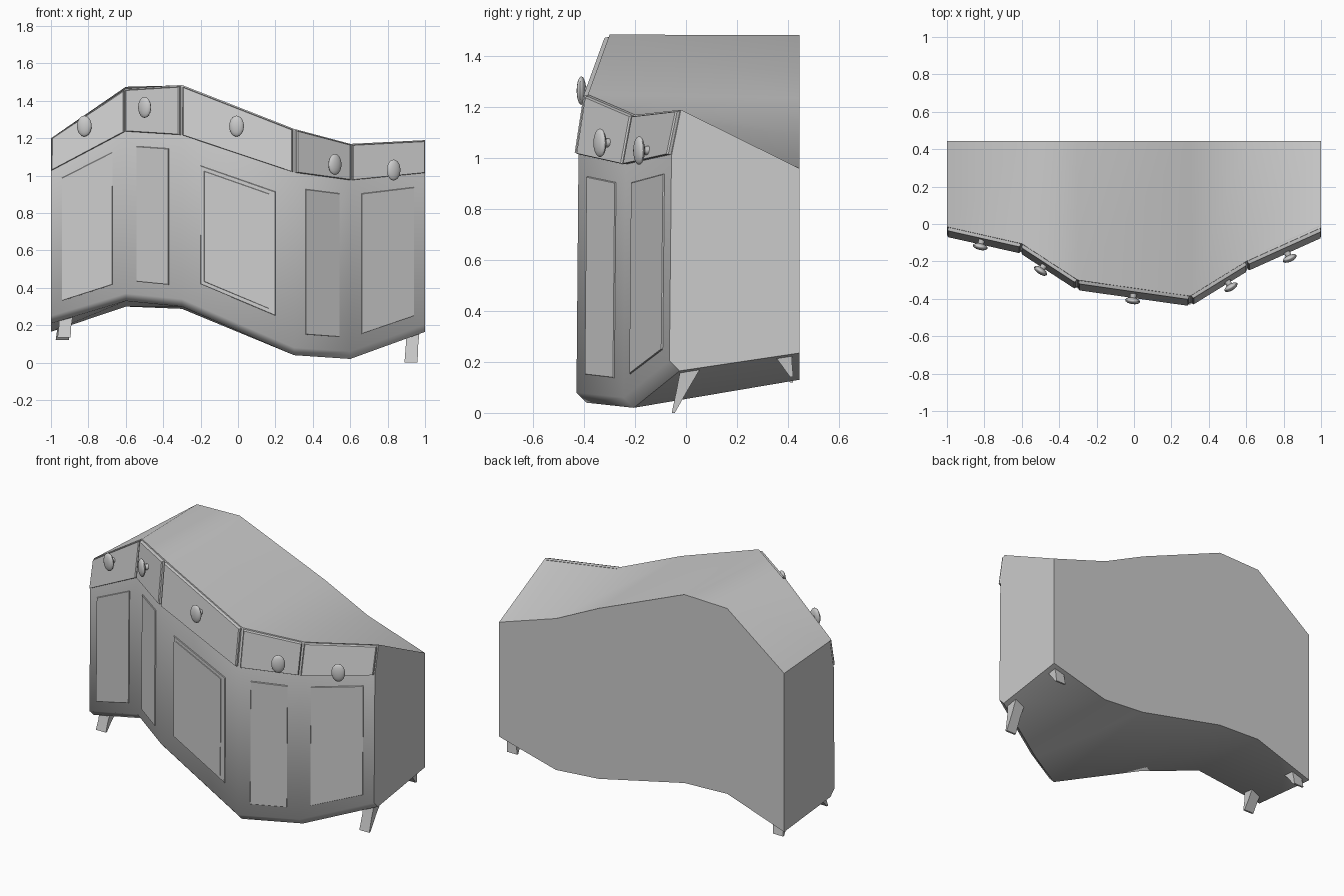
import bpy, bmesh
from mathutils import Vector, Matrix

if "Cube" in bpy.data.objects:
    bpy.data.objects.remove(bpy.data.objects["Cube"])

# stations across the width: x, front y, z of front bottom / drawer line / front top, back bottom / back top
S = [(-1.0, -.060, .21, 1.02, 1.20, .165, 1.17),
     (-0.6, -.150, .33, 1.23, 1.465, .30, 1.475),
     (-0.3, -.345, .30, 1.21, 1.485, .288, 1.483),
     (0.3, -.430, .04, 1.01, 1.25, .154, 1.235),
     (0.6, -.245, .02, .97, 1.17, .13, 1.09),
     (1.0, -.065, .165, 1.01, 1.19, .235, .96)]
BACK = .445


def section(s):
    x, y, b, m, t, bb, bt = s
    return [Vector(p) for p in ((x, y + .04, b), (x, y, b + .04), (x, y + .008, m),
                                (x, y + .045, t), (x, BACK, bt), (x, BACK, bb))]


SEC = [section(s) for s in S]


def finish(bm, name, angle=.6):
    bmesh.ops.recalc_face_normals(bm, faces=bm.faces)
    me = bpy.data.meshes.new(name)
    bm.to_mesh(me)
    bm.free()
    ob = bpy.data.objects.new(name, me)
    bpy.context.collection.objects.link(ob)
    bpy.context.view_layer.objects.active = ob
    ob.select_set(True)
    bpy.ops.object.shade_smooth_by_angle(angle=angle)
    ob.select_set(False)
    return ob


def loft(name, rings, angle=.6):
    bm = bmesh.new()
    vs = [[bm.verts.new(p) for p in r] for r in rings]
    n = len(vs[0])
    for a, b in zip(vs, vs[1:]):
        for k in range(n):
            bm.faces.new((a[k], a[(k + 1) % n], b[(k + 1) % n], b[k]))
    bm.faces.new(vs[0])
    bm.faces.new(vs[-1])
    return finish(bm, name, angle)


def on_front(i, x, v, row):
    """Point on front bay i; row 1 is the wall, row 2 the drawer band."""
    u = (x - S[i][0]) / (S[i + 1][0] - S[i][0])
    lo = SEC[i][row].lerp(SEC[i + 1][row], u)
    hi = SEC[i][row + 1].lerp(SEC[i + 1][row + 1], u)
    return lo.lerp(hi, v)


def outward(i):
    d = SEC[i + 1][1] - SEC[i][1]
    return Vector((d.y, -d.x, 0)).normalized()


def panel(name, i, x0, x1, v0, v1, row, depth, lip):
    n = outward(i)
    q = [on_front(i, x, v, row) for x, v in ((x0, v0), (x1, v0), (x1, v1), (x0, v1))]
    c = sum(q, Vector()) / 4
    loft(name, [[p - n * .015 for p in q], [p + n * (depth - lip) for p in q],
                [p + (c - p).normalized() * lip + n * depth for p in q]])


# carcass
loft("cabinet_body", SEC, .9)

# doors and drawer fronts
doors = [(-.94, -.67, .08), (-.54, -.37, .08), (-.2, .2, .14), (.36, .54, .08), (.66, .94, .08)]
for i, (x0, x1, m) in enumerate(doors):
    panel(f"door_{i+1}", i, x0, x1, m, 1 - m, 1, .006, .003)
    panel(f"drawer_{i+1}", i, S[i][0] + .006, S[i + 1][0] - .006, .03, .97, 2, .018, .006)
panel("middle_door_centre", 2, -.18, .17, .165, .835, 1, .009, .002)

# knobs
for i, (x, z) in enumerate([(-.81, 1.265), (-.47, 1.365), (0, 1.265), (.49, 1.06), (.81, 1.03)]):
    lo, hi = on_front(i, x, 0, 2), on_front(i, x, 1, 2)
    p = lo.lerp(hi, (z - lo.z) / (hi.z - lo.z))
    n = outward(i)
    rot = Matrix((Vector((0, 0, 1)).cross(n), n, (0, 0, 1))).transposed().to_4x4()
    bm = bmesh.new()
    bmesh.ops.create_uvsphere(bm, u_segments=16, v_segments=10, radius=1,
                              matrix=Matrix.Translation(p + n * .054) @ rot @ Matrix.Diagonal((.04, .018, .056, 1)))
    bmesh.ops.create_cone(bm, cap_ends=True, segments=12, radius1=.02, radius2=.014, depth=.06,
                          matrix=Matrix.Translation(p + n * .025) @ rot @ Matrix.Rotation(-1.5708, 4, 'X'))
    finish(bm, f"knob_{i+1}")


# small splayed feet
def foot(name, top, tip):
    rings = []
    for f, w, d in ((0, .037, .04), (.5, .033, .022), (1, .035, .006)):
        c = Vector(top).lerp(Vector(tip), f)
        rings.append([c + Vector((a * w, b * d, 0)) for a, b in ((-1, -1), (1, -1), (1, 1), (-1, 1))])
    loft(name, rings)


foot("front_left_foot", (-.92, .02, .25), (-.93, -.04, .135))
foot("front_right_foot", (.935, .02, .18), (.925, -.05, .0))
foot("back_left_foot", (-.93, .37, .22), (-.94, .415, .12))
foot("back_right_foot", (.935, .375, .24), (.925, .415, .14))
